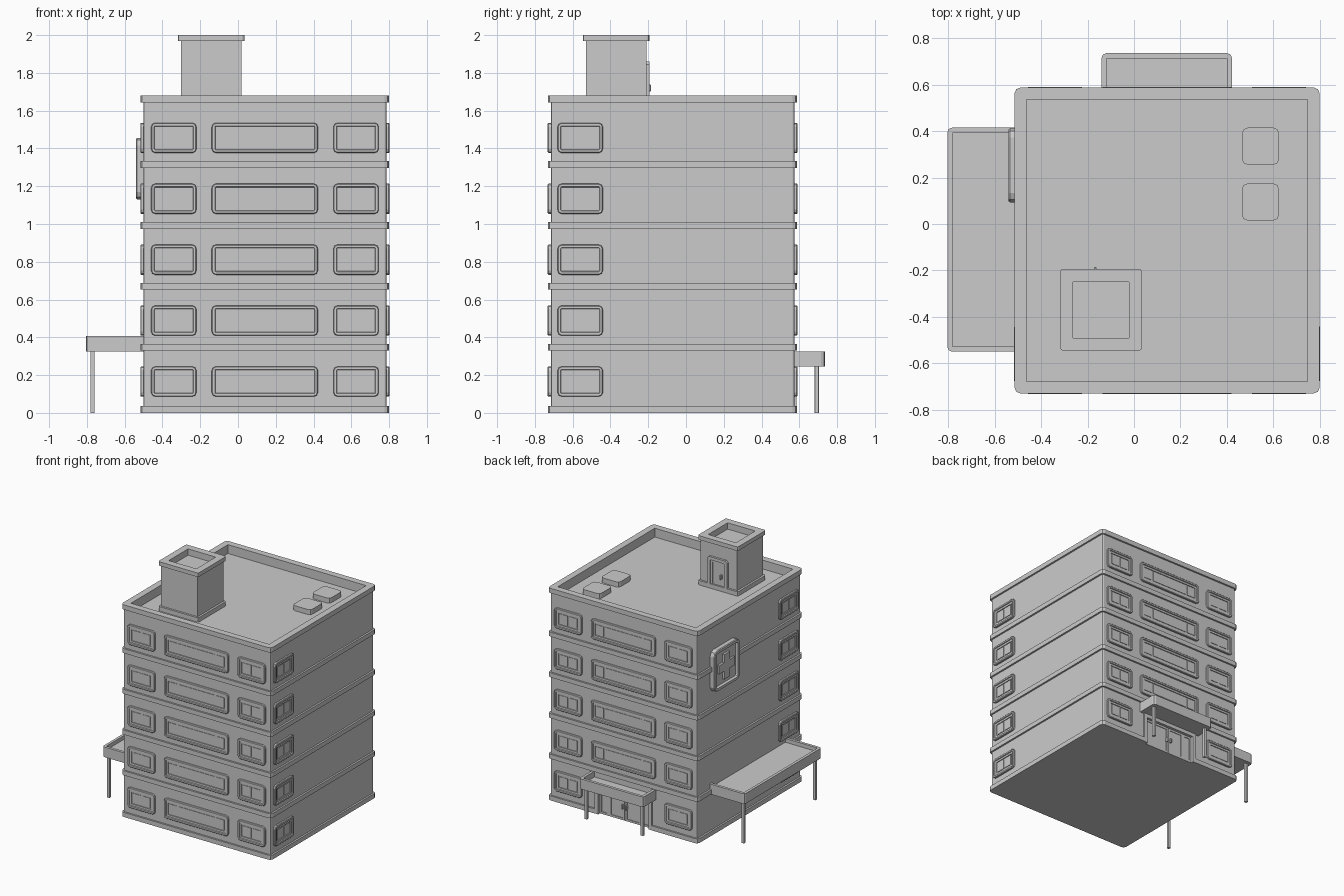
import bpy, bmesh, math
from mathutils import Matrix, Vector

if "Cube" in bpy.data.objects:
    bpy.data.objects.remove(bpy.data.objects["Cube"])

PITCH = 0.3225          # storey height
X0, X1, Y0, Y1 = -0.515, 0.80, -0.73, 0.588   # outline of the floor bands


def rounded(w, h, r, z, seg=2):
    pts = []
    for i, (sx, sy) in enumerate(((1, 1), (-1, 1), (-1, -1), (1, -1))):
        for k in range(seg + 1):
            a = math.radians(90 * i + 90 * k / seg)
            pts.append(Vector((sx * (w / 2 - r) + r * math.cos(a),
                               sy * (h / 2 - r) + r * math.sin(a), z)))
    return pts


def skin(bm, loops, mat):
    rings = [[bm.verts.new(mat @ p) for p in loop] for loop in loops]
    for a, b in zip(rings, rings[1:]):
        n = len(a)
        for i in range(n):
            bm.faces.new((a[i], a[(i + 1) % n], b[(i + 1) % n], b[i]))
    bm.faces.new(rings[0][::-1])
    bm.faces.new(rings[-1])


def loft(bm, w, h, r, levels, mat):
    """Rounded rectangle swept through (inset, height) levels."""
    skin(bm, [rounded(w - 2 * i, h - 2 * i, max(r - i, 0), z) for i, z in levels], mat)


def prism(bm, outline, z0, z1, mat):
    skin(bm, [[Vector((x, y, z)) for x, y in outline] for z in (z0, z1)], mat)


def finish(name, bm):
    bmesh.ops.remove_doubles(bm, verts=bm.verts, dist=1e-5)
    bmesh.ops.recalc_face_normals(bm, faces=bm.faces)
    me = bpy.data.meshes.new(name)
    bm.to_mesh(me)
    bm.free()
    ob = bpy.data.objects.new(name, me)
    bpy.context.collection.objects.link(ob)
    return ob


def slab(name, x0, x1, y0, y1, r, levels):
    bm = bmesh.new()
    loft(bm, x1 - x0, y1 - y0, r, levels,
         Matrix.Translation(((x0 + x1) / 2, (y0 + y1) / 2, 0)))
    return finish(name, bm)


def wall(x, y, z, angle):
    """Local x along the wall, local y up, local z outward."""
    return (Matrix.Translation((x, y, z)) @ Matrix.Rotation(math.radians(angle), 4, 'Z')
            @ Matrix.Rotation(math.pi / 2, 4, 'X'))


# Main block: bands, walls and parapet in one stepped profile
profile = []
for f in range(6):
    z = f * PITCH + (0.007 if f else 0)
    top = 1.68 if f == 5 else z + 0.036
    profile += [(0, 1.642 if f == 5 else z), (0, top)]
    if f < 5:
        profile += [(0.014, top), (0.014, 1.642 if f == 4 else (f + 1) * PITCH + 0.007)]
profile += [(0.052, 1.68), (0.052, 1.61)]
building = slab("building", X0, X1, Y0, Y1, 0.025, profile)

# Entrance recess
cutter = slab("entrance_cutter", -0.11, 0.39, 0.556, 0.70, 0, [(0, -0.1), (0, 0.246)])
cutter.hide_render = True
cutter.hide_viewport = True
cut = building.modifiers.new("entrance", 'BOOLEAN')
cut.object, cut.operation, cut.solver = cutter, 'DIFFERENCE', 'EXACT'


# Windows
def window(name, w, panes, mat):
    bm = bmesh.new()
    loft(bm, w, 0.16, 0.022, [(0, -0.006), (0, 0.012), (0.004, 0.016), (0.016, 0.016),
                              (0.019, 0.009), (0.034, 0.009), (0.034, 0.002)], mat)
    for x, pw in panes:
        loft(bm, pw, 0.078, 0, [(0, 0.0), (0, 0.006)], mat @ Matrix.Translation((x, 0, 0)))
    finish(name, bm)


small = (0.24, [(-0.041, 0.07), (0.041, 0.07)])
wide = (0.562, [(-0.208, 0.07), (0, 0.314), (0.208, 0.07)])
FRONT, BACK, LEFT, RIGHT = Y0 + 0.014, Y1 - 0.014, X0 + 0.014, X1 - 0.014
for f in range(5):
    z = 0.166 + f * PITCH
    for side, y, ang in (("front", FRONT, 0), ("back", BACK, 180)):
        window(f"{side}_left_window_{f}", *small, wall(-0.34, y, z, ang))
        window(f"{side}_right_window_{f}", *small, wall(0.625, y, z, ang))
        if side == "front" or f > 0:
            window(f"{side}_wide_window_{f}", *wide, wall(0.142, y, z, ang))
    window(f"left_window_{f}", *small, wall(LEFT, -0.56, z, -90))
    window(f"right_window_{f}", *small, wall(RIGHT, -0.56, z, 90))


# Doors: frame, leaves and handles
def arch(w, h, t, c):
    a, b = w / 2, w / 2 - t
    return [(-a, 0), (-b, 0), (-b, h - t), (b, h - t), (b, 0), (a, 0),
            (a, h - c), (a - c, h), (-a + c, h), (-a, h - c)]


def door(name, w, h, t, c, depth, leaves, handles, mat):
    bm = bmesh.new()
    prism(bm, arch(w, h, t, c), -0.005, depth, mat)
    for x, lw in leaves:
        lh = h - t
        loft(bm, lw, lh, 0, [(0, -0.004), (0, 0.008), (0.016, 0.008), (0.016, 0.003)],
             mat @ Matrix.Translation((x, lh / 2, 0)))
    for x in handles:
        loft(bm, 0.012, 0.035, 0.004, [(0, 0), (0, 0.022), (0.003, 0.025)],
             mat @ Matrix.Translation((x, 0.11, 0)))
    finish(name, bm)


door("entrance_door", 0.50, 0.246, 0.03, 0.002, 0.03,
     [(-0.18, 0.08), (-0.07, 0.136), (0.07, 0.136), (0.18, 0.08)],
     (-0.016, 0.016), wall(0.14, 0.556, 0, 180))
door("roof_door", 0.175, 0.25, 0.025, 0.015, 0.018, [(0, 0.125)],
     (0.03,), wall(-0.137, -0.211, 1.61, 180))

# Roof stair tower with plinth, cap and sunken top
slab("roof_tower", -0.318, 0.034, -0.546, -0.194, 0.012,
     [(0, 1.60), (0, 1.645), (0.016, 1.645), (0.016, 1.968), (0, 1.968), (0, 2.0),
      (0.055, 2.0), (0.055, 1.95)])

# Skylights
for i, y in enumerate((0.335, 0.095)):
    slab(f"skylight_{i}", 0.465, 0.625, y - 0.08, y + 0.08, 0.025, [(0, 1.60), (0, 1.65)])


# Canopies on posts
def canopy(name, x0, x1, y0, y1, z, depth, posts):
    slab(name, x0, x1, y0, y1, 0.02,
         [(0, z), (0, z + 0.08), (0.022, z + 0.08), (0.022, z + 0.08 - depth)])
    for i, (x, y) in enumerate(posts):
        slab(f"{name}_post_{i}", x - 0.011, x + 0.011, y - 0.011, y + 0.011, 0.003,
             [(0, 0), (0, z + 0.005)])


canopy("entrance_canopy", -0.14, 0.422, 0.545, 0.736, 0.246, 0.045,
       [(-0.105, 0.692), (0.387, 0.692)])
canopy("side_canopy", -0.804, -0.47, -0.55, 0.415, 0.326, 0.03,
       [(-0.77, -0.515), (-0.77, 0.38)])

# Medical cross sign on the left wall
sign = wall(LEFT, 0.253, 1.293, -90)
bm = bmesh.new()
loft(bm, 0.32, 0.325, 0.04, [(0, -0.005), (0, 0.033), (0.005, 0.039), (0.025, 0.039),
                             (0.03, 0.02)], sign)
finish("sign_board", bm)
a, b = 0.034, 0.098
cross = [(a, a), (a, b), (-a, b), (-a, a), (-b, a), (-b, -a),
         (-a, -a), (-a, -b), (a, -b), (a, -a), (b, -a), (b, a)]
bm = bmesh.new()
prism(bm, cross, 0.015, 0.036, sign)
finish("sign_cross", bm)
